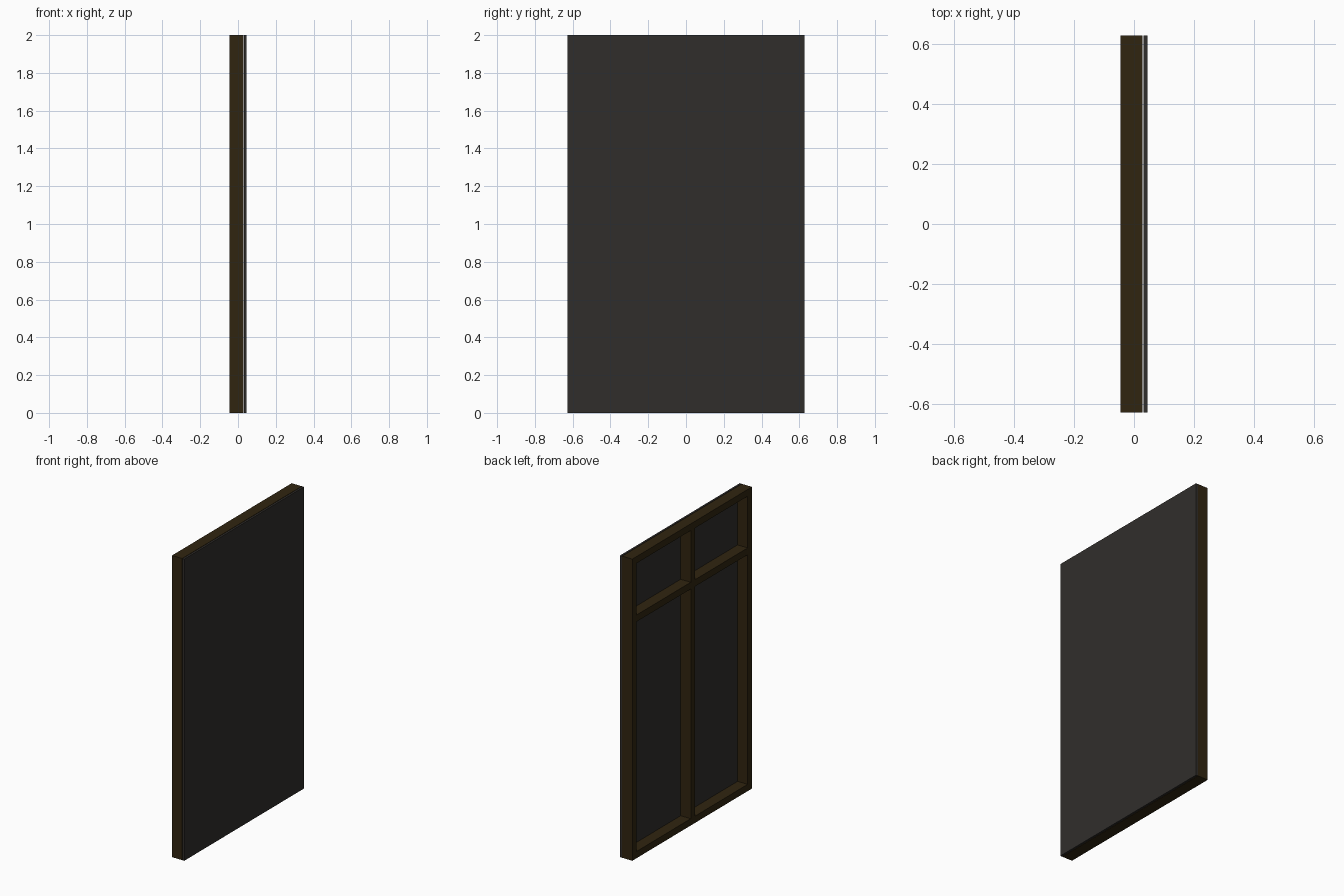
import bpy

if "Cube" in bpy.data.objects:
    bpy.data.objects.remove(bpy.data.objects["Cube"])

W, H = 0.627, 2.0            # half width, height
T = 0.045                    # timber thickness
X0, X1 = -0.045, 0.029       # timber depth range
MID = -0.008                 # centre stud position
RAIL = 1.59                  # cross rail centre height


def material(name, rgb):
    m = bpy.data.materials.new(name)
    m.diffuse_color = (*rgb, 1.0)
    m.use_nodes = True
    m.node_tree.nodes["Principled BSDF"].inputs["Base Color"].default_value = m.diffuse_color
    return m


wood = material("dark_wood", (0.030, 0.018, 0.005))
sheet = material("dark_sheet", (0.030, 0.027, 0.024))


def box(name, x, y, z, mat):
    """Box from (min, max) ranges on each axis."""
    bpy.ops.mesh.primitive_cube_add(size=1)
    ob = bpy.context.object
    ob.name = name
    ob.scale = [r[1] - r[0] for r in (x, y, z)]
    ob.location = [(r[0] + r[1]) / 2 for r in (x, y, z)]
    bpy.ops.object.transform_apply(location=True, rotation=False, scale=True)
    ob.data.materials.append(mat)
    return ob


depth = (X0, X1)

# Top and bottom plates
box("bottom_plate", depth, (-W, W), (0, T), wood)
box("top_plate", depth, (-W, W), (H - T, H), wood)

# Upright studs between the plates
studs = {"right_stud": -W + T / 2, "centre_stud": MID, "left_stud": W - T / 2}
for name, y in studs.items():
    box(name, depth, (y - T / 2, y + T / 2), (T, H - T), wood)

# Cross rails between the studs
rail_z = (RAIL - T / 2, RAIL + T / 2)
box("right_cross_rail", depth, (-W + T, MID - T / 2), rail_z, wood)
box("left_cross_rail", depth, (MID + T / 2, W - T), rail_z, wood)

# Thin facing panel, a hair in front of the frame
box("facing_panel", (0.032, 0.045), (-W, W), (0, H), sheet)
